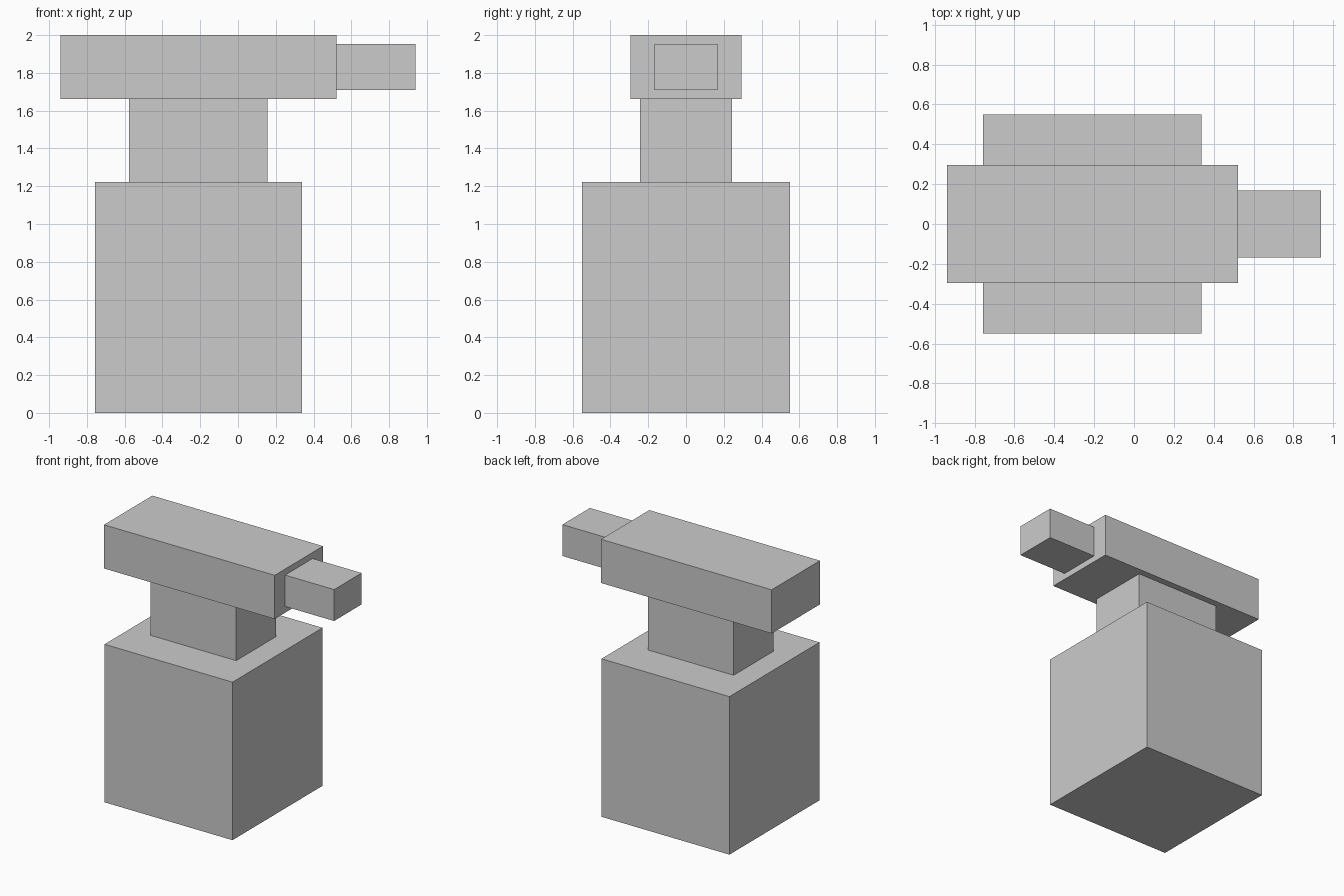
import bpy
from mathutils import Vector

old = bpy.data.objects.get("Cube")
if old:
    bpy.data.objects.remove(old, do_unlink=True)

# One plain grey for every part
grey = bpy.data.materials.new("light_grey")
grey.use_nodes = True
colour = (0.6, 0.6, 0.6, 1)
grey.diffuse_color = colour
grey.node_tree.nodes["Principled BSDF"].inputs["Base Color"].default_value = colour


def box(name, low, high):
    """Add a flat-sided box spanning two opposite corners."""
    low, high = Vector(low), Vector(high)
    bpy.ops.mesh.primitive_cube_add(size=1, location=(low + high) / 2)
    part = bpy.context.object
    part.name = name
    part.scale = high - low
    bpy.ops.object.transform_apply(location=False, rotation=False, scale=True)
    part.data.materials.append(grey)
    return part


# Large support block
box("base_block", (-0.757, -0.55, 0), (0.338, 0.55, 1.222))
# Narrow waist between block and head
box("waist", (-0.578, -0.243, 1.222), (0.155, 0.243, 1.662))
# Long working head
box("head", (-0.94, -0.295, 1.662), (0.521, 0.295, 2))
# Short horn at the left end
box("horn", (0.521, -0.168, 1.71), (0.94, 0.168, 1.953))
